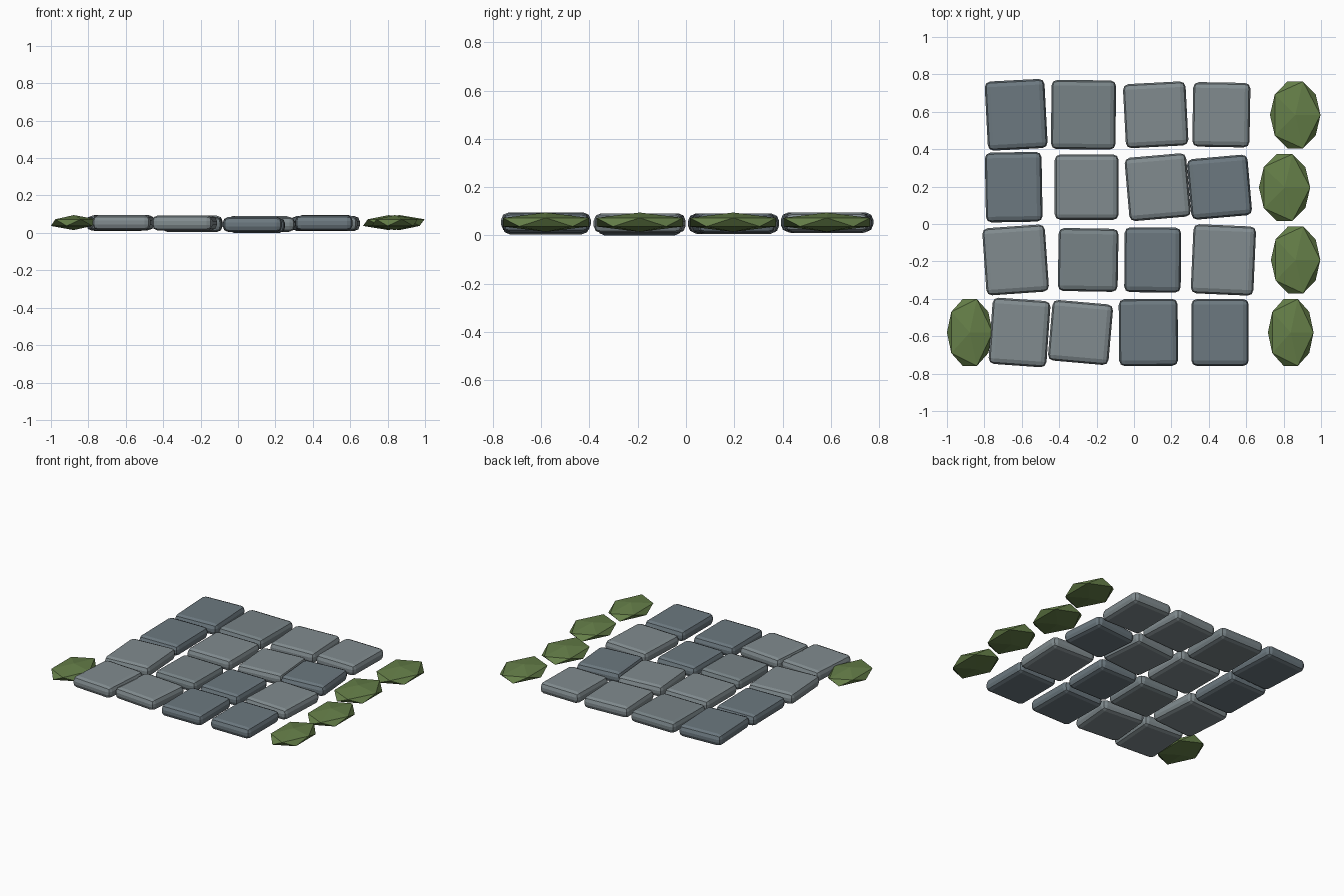
import bpy
from math import radians

if "Cube" in bpy.data.objects:
    bpy.data.objects.remove(bpy.data.objects["Cube"])


def material(name, rgb):
    m = bpy.data.materials.new(name)
    m.diffuse_color = (*rgb, 1)
    m.use_nodes = True
    m.node_tree.nodes["Principled BSDF"].inputs["Base Color"].default_value = m.diffuse_color
    return m


STONE = {
    "d": material("dark_slate", (0.15, 0.19, 0.215)),
    "m": material("mid_slate", (0.185, 0.225, 0.24)),
    "l": material("light_slate", (0.22, 0.26, 0.275)),
}
MOSS = material("moss_green", (0.13, 0.21, 0.065))


def paving_stone(name, x, y, z, w, d, turn, tone):
    bpy.ops.mesh.primitive_cube_add(size=1, location=(x, y, z), rotation=(0, 0, radians(turn)))
    o = bpy.context.object
    o.name = name
    o.scale = (w, d, 0.08)
    bpy.ops.object.transform_apply(location=False, rotation=False, scale=True)
    b = o.modifiers.new("rounded_edges", "BEVEL")
    b.width = 0.03
    b.segments = 2
    o.data.materials.append(STONE[tone])


def moss_clump(name, x, y, half_w):
    bpy.ops.mesh.primitive_ico_sphere_add(subdivisions=1, radius=1, location=(x, y, 0.055))
    o = bpy.context.object
    o.name = name
    o.scale = (half_w / 0.894, 0.21, 0.04)
    o.data.materials.append(MOSS)


# Rows of stones from front to back: x, z, width, depth, turn, tone
ROWS = [
    (-0.58, [(-0.612, .055, .31, .355, -4, "l"), (-0.286, .053, .325, .325, -5, "l"),
             (0.077, .045, .315, .358, 0.5, "d"), (0.46, .053, .307, .358, 0, "d")]),
    (-0.192, [(-0.633, .052, .335, .36, 4, "l"), (-0.245, .045, .32, .337, -1, "m"),
              (0.10, .040, .302, .347, -0.5, "d"), (0.478, .050, .335, .37, -2.5, "l")]),
    (0.197, [(-0.643, .050, .303, .373, 1, "d"), (-0.253, .052, .342, .35, 0, "l"),
             (0.127, .046, .33, .34, 5, "l"), (0.457, .050, .325, .325, 5, "d")]),
    (0.584, [(-0.63, .055, .32, .37, 3, "d"), (-0.27, .052, .345, .37, -0.5, "m"),
             (0.116, .050, .335, .343, 3, "l"), (0.467, .055, .306, .345, -1, "l")]),
]
for r, (y, stones) in enumerate(ROWS):
    for c, (x, z, w, d, turn, tone) in enumerate(stones):
        paving_stone(f"paving_stone_{r + 1}_{c + 1}", x, y, z, w, d, turn, tone)

# Moss along the right edge and at the front left corner
for i, (x, y, hw) in enumerate([(0.838, -0.58, .122), (0.864, -0.192, .132), (0.805, 0.195, .137),
                                (0.862, 0.583, .135), (-0.878, -0.58, .122)]):
    moss_clump(f"moss_clump_{i + 1}", x, y, hw)
